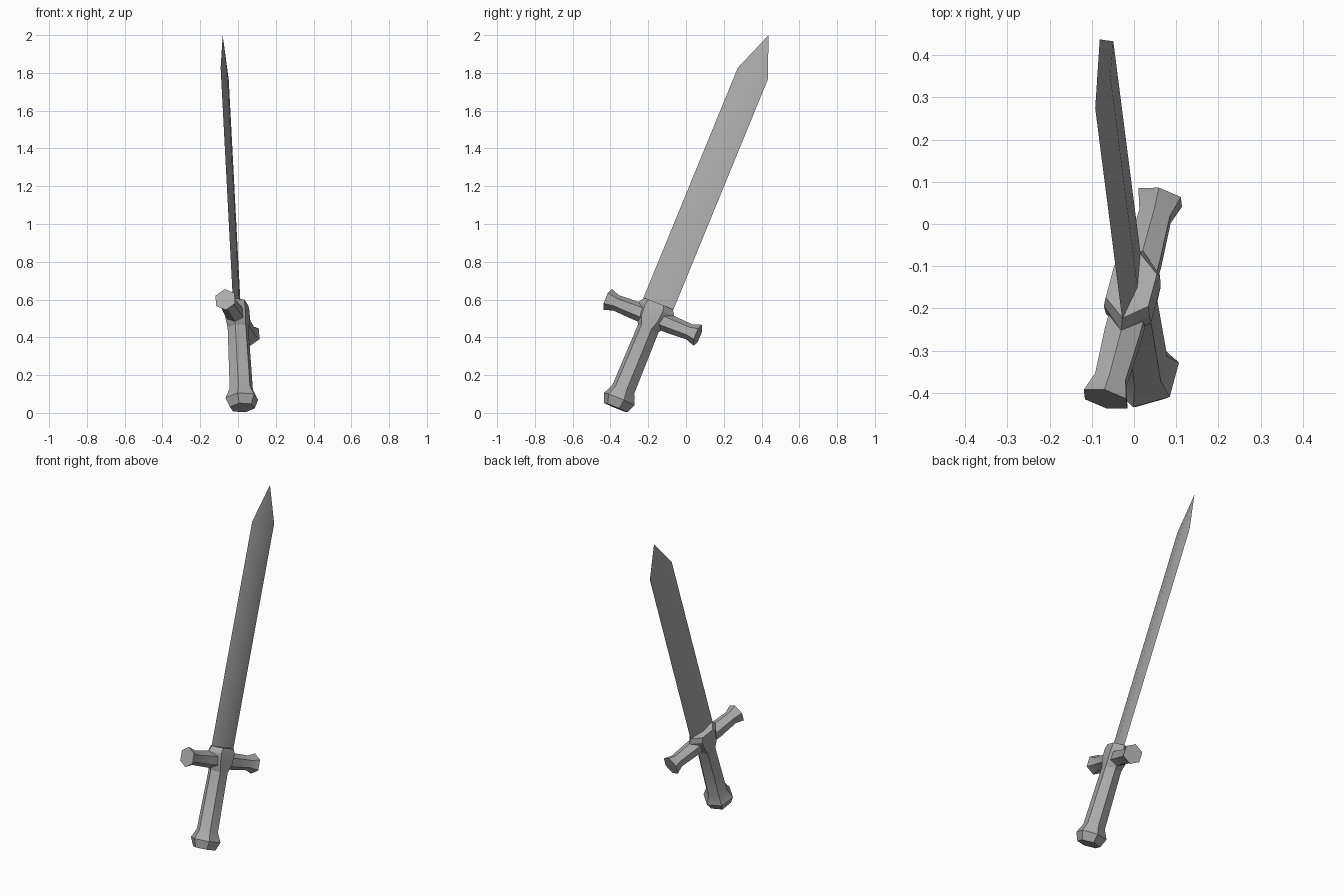
import bpy, bmesh, math
from mathutils import Matrix, Vector

cube = bpy.data.objects.get("Cube")
if cube:
    bpy.data.objects.remove(cube)

# One plain grey for the whole sword
grey = bpy.data.materials.new("Iron Grey")
grey.use_nodes = True
grey.diffuse_color = (0.4, 0.4, 0.4, 1)
grey.node_tree.nodes["Principled BSDF"].inputs["Base Color"].default_value = (0.4, 0.4, 0.4, 1)

# Tilted sword frame: X runs along the guard, Y through the blade, Z to the tip
along = Vector((-0.0486, 0.379, 0.924)).normalized()
across = Vector((0.244, 0.902, -0.357))
across = (across - along * across.dot(along)).normalized()
through = along.cross(across)
FRAME = Matrix.Translation((0.024, -0.383, 0)) @ Matrix((across, through, along)).transposed().to_4x4()


def loft(name, rings, angle=35):
    """Skin a list of rings of local points; a one-point ring closes to a tip."""
    bm = bmesh.new()
    loops = [[bm.verts.new(FRAME @ Vector(p)) for p in ring] for ring in rings]
    for a, b in zip(loops, loops[1:]):
        n = len(a)
        for i in range(n):
            j = (i + 1) % n
            if len(b) == 1:
                bm.faces.new((a[i], a[j], b[0]))
            else:
                bm.faces.new((a[i], a[j], b[j], b[i]))
    for end in (loops[0], loops[-1]):
        if len(end) > 2:
            bm.faces.new(end)
    bmesh.ops.recalc_face_normals(bm, faces=bm.faces)
    mesh = bpy.data.meshes.new(name)
    bm.to_mesh(mesh)
    bm.free()
    mesh.materials.append(grey)
    obj = bpy.data.objects.new(name, mesh)
    bpy.context.collection.objects.link(obj)
    bpy.ops.object.select_all(action='DESELECT')
    obj.select_set(True)
    bpy.context.view_layer.objects.active = obj
    bpy.ops.object.shade_smooth_by_angle(angle=math.radians(angle))
    return obj


def hexagon(rx, ry):
    return [(rx * math.cos(i * math.pi / 3), ry * math.sin(i * math.pi / 3)) for i in range(6)]


# Blade: thin diamond section, straight sides, pointed tip
def diamond(z, w=0.088, t=0.015):
    return [(w, 0, z), (0, t, z), (-w, 0, z), (0, -t, z)]

loft("blade", [diamond(0.56), diamond(1.943), [(0, 0, 2.164)]])

# Grip: six-sided, with the flared pommel below and the hub above
profile = [(0.03, 0.068, 0.068), (0.08, 0.09, 0.09), (0.135, 0.064, 0.064),
           (0.485, 0.06, 0.057), (0.535, 0.095, 0.064), (0.595, 0.105, 0.064),
           (0.625, 0.085, 0.06)]
loft("grip", [[(x, y, z) for x, y in hexagon(rx, ry)] for z, rx, ry in profile], 25)

# Crossguard: six-sided bar, flared at both ends
half = [(0.265, 0.06), (0.215, 0.043), (0.1, 0.049)]
bar = [(-x, r) for x, r in half] + [(x, r) for x, r in reversed(half)]
loft("crossguard", [[(x, b, 0.547 + a) for a, b in hexagon(r, r)] for x, r in bar], 25)
